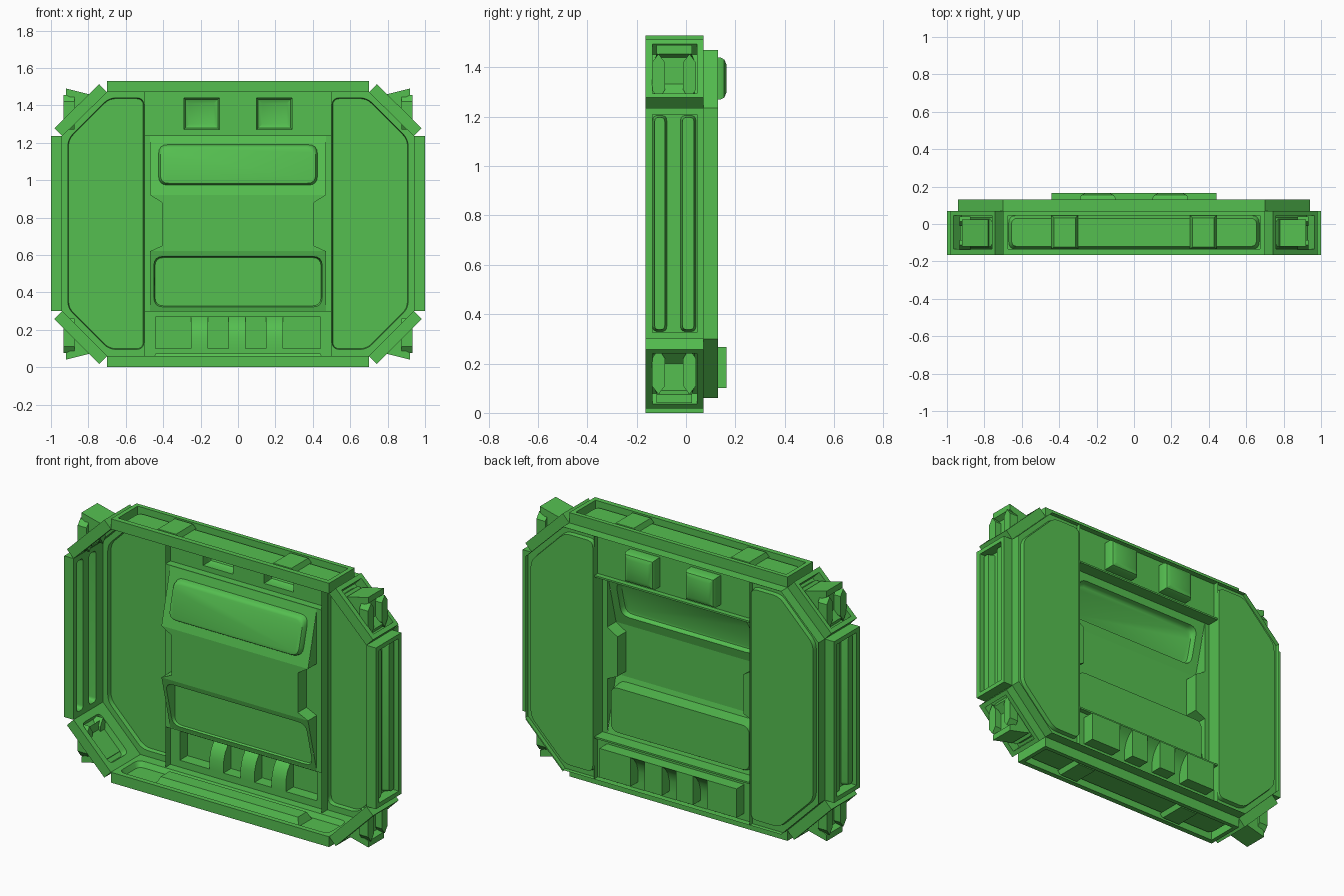
import bpy, bmesh, math
from mathutils import Vector

if "Cube" in bpy.data.objects:
    bpy.data.objects.remove(bpy.data.objects["Cube"])

mat = bpy.data.materials.new("green_paint")
mat.diffuse_color = (0.09, 0.52, 0.08, 1)
mat.use_nodes = True
mat.node_tree.nodes["Principled BSDF"].inputs["Base Color"].default_value = mat.diffuse_color


def finish(name, bm):
    me = bpy.data.meshes.new(name)
    bm.to_mesh(me)
    bm.free()
    me.materials.append(mat)
    ob = bpy.data.objects.new(name, me)
    bpy.context.collection.objects.link(ob)
    bpy.ops.object.select_all(action='DESELECT')
    ob.select_set(True)
    bpy.context.view_layer.objects.active = ob
    bpy.ops.object.shade_smooth_by_angle(angle=math.radians(32))
    return ob


def rect(u0, u1, v0, v1):
    return [(u0, v0), (u1, v0), (u1, v1), (u0, v1)]


def shrink(poly, d):
    out = []
    for i, p in enumerate(poly):
        p = Vector(p)
        a = (p - Vector(poly[i - 1])).normalized()
        b = (Vector(poly[(i + 1) % len(poly)]) - p).normalized()
        na, nb = Vector((-a.y, a.x)), Vector((-b.y, b.x))
        out.append(p + (na + nb) * d / (1 + na.dot(nb)))
    return out


def rounded(poly, r, n=4):
    if r <= 0:
        return [Vector(p) for p in poly]
    out = []
    for i, p in enumerate(poly):
        p = Vector(p)
        a = p + (Vector(poly[i - 1]) - p).normalized() * r
        b = p + (Vector(poly[(i + 1) % len(poly)]) - p).normalized() * r
        for k in range(n + 1):
            t = k / n
            out.append(a * (1 - t) ** 2 + p * 2 * t * (1 - t) + b * t * t)
    return out


def sheet(name, fmap, outer, pockets=()):
    """Flat sheet with stepped pockets: (polygon, radius, [(height, inset), ...])."""
    bm = bmesh.new()
    edges = []

    def loop(pts, w):
        return [bm.verts.new((p[0], p[1], w)) for p in pts]

    def ring(vs):
        edges.extend(bm.edges.new((vs[i - 1], vs[i])) for i in range(len(vs)))

    ring(loop(outer, 0))
    mouths = []
    for poly, r, steps in pockets:
        vs = loop(rounded(poly, r), 0)
        ring(vs)
        mouths.append(vs)
    bmesh.ops.triangle_fill(bm, edges=edges, use_beauty=True, normal=(0, 0, 1))
    for vs, (poly, r, steps) in zip(mouths, pockets):
        for w, inset in steps:
            new = loop(rounded(shrink(poly, inset), r - inset * 0.5 if r else 0), w)
            for i in range(len(vs)):
                bm.faces.new((vs[i - 1], vs[i], new[i], new[i - 1]))
            vs = new
        if steps:
            bm.faces.new(vs)
    for v in bm.verts:
        v.co = fmap(*v.co)
    bmesh.ops.recalc_face_normals(bm, faces=bm.faces[:])
    bm.faces.ensure_lookup_table()
    bm.normal_update()
    if bm.faces[0].normal.dot(fmap(0, 0, 1) - fmap(0, 0, 0)) < 0:
        bmesh.ops.reverse_faces(bm, faces=bm.faces[:])
    return finish(name, bm)


def prism(name, fmap, poly, w0, w1, taper=0.0):
    bm = bmesh.new()
    a = [bm.verts.new(fmap(p[0], p[1], w0)) for p in poly]
    b = [bm.verts.new(fmap(p[0], p[1], w1)) for p in (shrink(poly, taper) if taper else poly)]
    bm.faces.new(a)
    bm.faces.new(b)
    for i in range(len(a)):
        bm.faces.new((a[i - 1], a[i], b[i], b[i - 1]))
    bmesh.ops.recalc_face_normals(bm, faces=bm.faces[:])
    return finish(name, bm)


def facing(y):
    return lambda u, v, w: Vector((u, y - w, v))


# Octagonal rim: inner walls with pockets, and flange frames outside
octagon = [(-.7, .06), (.7, .06), (.94, .3), (.94, 1.235),
           (.7, 1.47), (-.7, 1.47), (-.94, 1.235), (-.94, .3)]
names = ["bottom", "corner", "side", "corner", "top", "corner", "side", "corner"]
for i, kind in enumerate(names):
    A, B = Vector(octagon[i]), Vector(octagon[(i + 1) % 8])
    L = (B - A).length
    d = (B - A).normalized()
    n = Vector((-d.y, d.x))

    def edge(u, v, w, A=A, d=d, n=n):
        p = A + d * u + n * w
        return Vector((p.x, v, p.y))

    if kind == "side":
        pk = [(rect(.03, L - .03, a, b), .02, [(-.04, .008)])
              for a, b in ((-.135, -.078), (-.022, .04))]
    elif kind == "corner":
        pk = [(rect(.04, L - .04, -.13, .035), .03, [(-.035, .008)])]
    else:
        pk = [(rect(.03, L - .03, -.135, .045), .04, [(-.03, .015)])]
    sheet(kind + "_wall", edge, rect(0, L, -.165, .13), pk)
    for u0, u1, v0, v1 in ((0, L, -.165, -.135), (0, L, .045, .07),
                           (0, .025, -.135, .045), (L - .025, L, -.135, .045)):
        prism(kind + "_flange", edge, rect(u0, u1, v0, v1), -.06, 0)
    if kind in ("top", "bottom"):
        for c in (L / 2 - .37, L / 2 + .37):
            prism(kind + "_block", edge, rect(c - .07, c + .07, -.135, .045), -.03, -.058, .012)
    if kind == "bottom":
        prism("floor_ramp", edge, rect(L / 2 - .46, L / 2 + .46, -.1, .02), -.03, .012, .02)

# Corner clamps: hooked block with two faceted legs
for sx in (-1, 1):
    for up in (False, True):
        def corner(u, v, w, sx=sx, up=up):
            return Vector((sx * u, w, v if up else 1.53 - v))
        prism("clamp_body", corner, [(.775, 1.44), (.885, 1.33), (.89, 1.285), (.89, 1.44),
                                     (.92, 1.455), (.92, 1.49), (.78, 1.455)], -.12, .025)
        for y0, y1 in ((-.138, -.085), (-.012, .04)):
            ym = (y0 + y1) / 2
            prism("clamp_leg", lambda u, v, w, c=corner: c(w, v, u),
                  [(ym, 1.27), (y1, 1.31), (y1, 1.42), (ym, 1.455), (y0, 1.42), (y0, 1.31)],
                  .875, .932)

# Side bays: octagonal end plates with a shallow pan
for s in (-1, 1):
    fm = lambda u, v, w, s=s: Vector((s * u, .105 - w, v))
    bay = [(.503, .095), (.69, .095), (.91, .315), (.91, 1.22), (.69, 1.44), (.503, 1.44)]
    sheet("side_bay", fm, [(.5, .06), (.7, .06), (.94, .3), (.94, 1.235), (.7, 1.47), (.5, 1.47)],
          [(bay, .04, [(-.025, .004)])])
    sheet("bay_wall", lambda u, v, w, s=s: Vector((s * (.5 + w), u, v)), rect(.05, .13, .06, 1.47))

# Centre backing with an opening for the panel
half = [(.47, .301), (.47, .62), (.405, .65), (.405, .88), (.47, .92), (.47, 1.234)]
opening = half + [(-x, z) for x, z in reversed(half)]
sheet("centre_backing", facing(.05), rect(-.5, .5, .3, 1.235), [(opening, 0, [])])

# Upper strip with two rounded pockets
BY = .095
sheet("upper_strip", facing(BY), rect(-.5, .5, 1.235, 1.47),
      [(rect(a, b, 1.27, 1.44), 0, [(-.045, 0), (-.06, .008), (-.07, .03)])
       for a, b in ((-.29, -.1), (.1, .29))])

# Lower strip: one long recess divided by three sloping ribs
sheet("lower_strip", facing(BY), rect(-.5, .5, .06, .3), [(rect(-.44, .44, .1, .268), 0, [])])
bay_line = [(BY, .1), (.165, .1), (.165, .268), (BY, .268)]
rib_line = [(BY, .1), (BY, .16), (.11, .21), (.135, .245), (.165, .268), (BY, .268)]
stops = [-.44, -.25, -.16, -.05, .04, .15, .24, .44]
bm = bmesh.new()
for i in range(7):
    line = rib_line if i % 2 else bay_line
    rows = [[bm.verts.new((x, y, z)) for y, z in line] for x in stops[i:i + 2]]
    for k in range(len(line) - 1):
        bm.faces.new((rows[0][k], rows[0][k + 1], rows[1][k + 1], rows[1][k]))
for x in stops:
    side = bay_line if abs(x) == .44 else [(.165, .1)] + rib_line[:5]
    bm.faces.new([bm.verts.new((x, y, z)) for y, z in side])
bmesh.ops.remove_doubles(bm, verts=bm.verts[:], dist=1e-5)
bmesh.ops.recalc_face_normals(bm, faces=bm.faces[:])
finish("lower_recess", bm)

# Fins at the top and bottom edge of the centre panel
for z in (.3, 1.235):
    prism("panel_fin", facing(0), rect(-.5, .5, z - .005, z + .005), -.125, -.05)


# Centre panel bulging forward: lower slope, notched middle, upper slope
def low_y(v):
    return .05 - .08 * (v - .3) / .32


def high_y(v):
    return -.03 + .08 * (v - .92) / .315


sheet("panel_lower", lambda u, v, w: Vector((u, low_y(v) * (1 + w) - .055 * w, v)),
      rect(-.47, .47, .3, .62), [(rect(-.45, .45, .322, .592), .05, [(-1, .006)])])
sheet("panel_middle", facing(-.03), [(.47, .62), (.405, .65), (.405, .88), (.47, .92),
                                     (-.47, .92), (-.405, .88), (-.405, .65), (-.47, .62)])
sheet("panel_upper", lambda u, v, w: Vector((u, high_y(v) - w, v)), rect(-.47, .47, .92, 1.235),
      [(rect(-.425, .425, .973, 1.19), .05, [(.02, .004), (.03, .01), (.034, .02)])])

# Panel skirts back to the backing
for s in (-1, 1):
    bm = bmesh.new()
    ys = [.05, -.03, -.03, -.03, -.03, .05]
    fr = [bm.verts.new((s * x, y, z)) for (x, z), y in zip(half, ys)]
    bk = [bm.verts.new((s * x, .0501, z)) for x, z in half]
    for i in range(5):
        q = (fr[i], fr[i + 1], bk[i + 1], bk[i])
        bm.faces.new(q if s < 0 else q[::-1])
    bmesh.ops.recalc_face_normals(bm, faces=bm.faces[:])
    finish("panel_skirt", bm)
